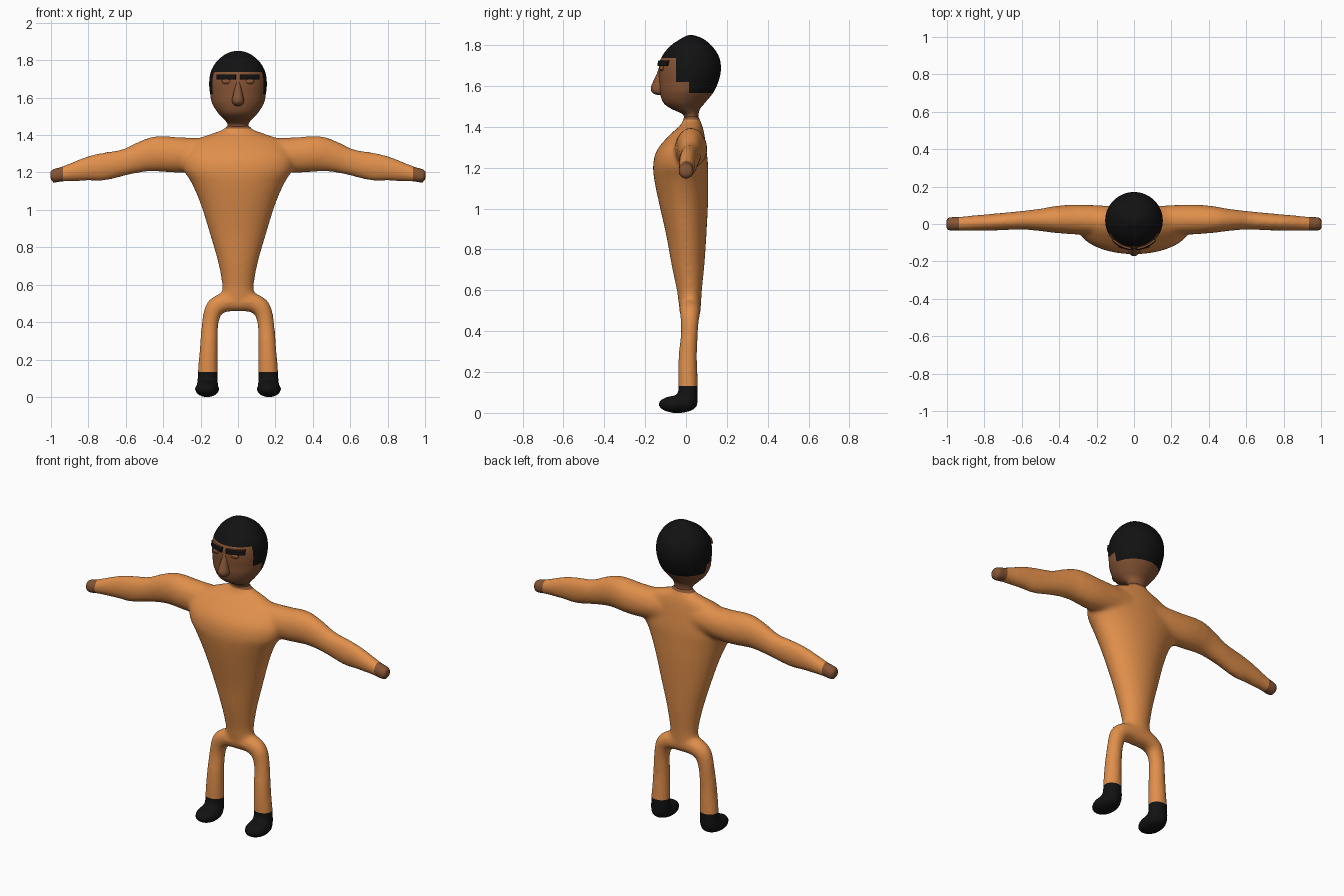
import bpy, bmesh, math
from mathutils import Vector, Matrix

if "Cube" in bpy.data.objects:
    bpy.data.objects.remove(bpy.data.objects["Cube"])


def material(name, rgb):
    m = bpy.data.materials.new(name)
    m.diffuse_color = (*rgb, 1)
    m.use_nodes = True
    m.node_tree.nodes["Principled BSDF"].inputs["Base Color"].default_value = m.diffuse_color
    return m


SUIT = material("orange suit", (0.75, 0.275, 0.07))
SKIN = material("brown skin", (0.24, 0.09, 0.035))
BLACK = material("black", (0.006, 0.006, 0.006))
MATS = [SUIT, SKIN, BLACK]


def smooth_path(pts, sub=6):
    """Spline through rows of numbers."""
    out = []
    for i in range(len(pts) - 1):
        p1, p2 = pts[i], pts[i + 1]
        p0, p3 = pts[max(i - 1, 0)], pts[min(i + 2, len(pts) - 1)]
        for k in range(sub):
            t = k / sub
            out.append([0.5 * (2 * b + (c - a) * t + (2 * a - 5 * b + 4 * c - d) * t * t
                               + (3 * b - a - 3 * c + d) * t ** 3)
                        for a, b, c, d in zip(p0, p1, p2, p3)])
    return out + [list(pts[-1])]


def tube(bm, stations, side=1, seg=48):
    """Elliptical loft through rows of x, y, z, y radius, other radius."""
    rows = smooth_path(stations)
    rings = []
    for i, (x, y, z, ry, rn) in enumerate(rows):
        a, b = rows[max(i - 1, 0)], rows[min(i + 1, len(rows) - 1)]
        t = Vector((b[0] - a[0], 0, b[2] - a[2])).normalized()
        n = t.cross(Vector((0, 1, 0)))
        ring = []
        for k in range(seg):
            w = 2 * math.pi * k / seg
            p = Vector((x, y, z)) + n * rn * math.cos(w) + Vector((0, ry * math.sin(w), 0))
            ring.append(bm.verts.new((p.x * side, p.y, p.z)))
        rings.append(ring)
    for a, b in zip(rings, rings[1:]):
        for k in range(seg):
            bm.faces.new((a[k], a[(k + 1) % seg], b[(k + 1) % seg], b[k]))
    bm.faces.new(rings[0])
    bm.faces.new(rings[-1])


def upright(rows):
    """Rows of z, half width, front y, back y turned into loft stations."""
    return [(0, (f + b) / 2, z, (b - f) / 2, w) for z, w, f, b in rows]


def ball(bm, centre, radii):
    bmesh.ops.create_uvsphere(bm, u_segments=32, v_segments=20, radius=1,
                              matrix=Matrix.Translation(centre) @ Matrix.Diagonal((*radii, 1)))


def cut(bm, axis, value):
    no = Vector((0, 0, 0))
    no[axis] = 1
    bmesh.ops.bisect_plane(bm, geom=bm.verts[:] + bm.edges[:] + bm.faces[:],
                           plane_co=no * value, plane_no=no, dist=1e-5)


def finish(bm, name, mat=None):
    bmesh.ops.recalc_face_normals(bm, faces=bm.faces[:])
    me = bpy.data.meshes.new(name)
    for m in ([mat] if mat else MATS):
        me.materials.append(m)
    for f in bm.faces:
        f.smooth = True
    bm.to_mesh(me)
    bm.free()
    ob = bpy.data.objects.new(name, me)
    bpy.context.collection.objects.link(ob)
    return ob


# Body: torso, arms, legs and feet fused into one smooth skin
bm = bmesh.new()
tube(bm, upright([
    (0.47, 0.06, -0.02, 0.055), (0.53, 0.085, -0.035, 0.073), (0.60, 0.085, -0.045, 0.078),
    (0.72, 0.107, -0.07, 0.09), (0.87, 0.15, -0.097, 0.10), (1.03, 0.20, -0.133, 0.108),
    (1.14, 0.247, -0.155, 0.109), (1.215, 0.29, -0.161, 0.108), (1.29, 0.29, -0.14, 0.10),
    (1.365, 0.24, -0.075, 0.09), (1.405, 0.15, -0.03, 0.08), (1.43, 0.08, -0.015, 0.07),
    (1.46, 0.057, -0.01, 0.06)]))
for s in (-1, 1):
    tube(bm, [  # arm
        (0.10, 0.02, 1.30, 0.075, 0.085), (0.30, 0.024, 1.293, 0.08, 0.094),
        (0.42, 0.024, 1.300, 0.072, 0.096), (0.50, 0.022, 1.287, 0.06, 0.085),
        (0.60, 0.02, 1.256, 0.05, 0.071), (0.72, 0.012, 1.231, 0.046, 0.075),
        (0.80, 0.008, 1.220, 0.043, 0.066), (0.93, 0.002, 1.193, 0.038, 0.042),
        (0.985, 0, 1.181, 0.039, 0.039), (1.004, 0, 1.178, 0.03, 0.03)], s)
    tube(bm, [  # leg
        (0.00, 0.02, 0.508, 0.053, 0.052), (0.07, 0.02, 0.506, 0.053, 0.052),
        (0.125, 0.019, 0.475, 0.048, 0.050), (0.148, 0.017, 0.40, 0.042, 0.045),
        (0.155, 0.010, 0.30, 0.045, 0.047), (0.159, 0.008, 0.20, 0.048, 0.051),
        (0.162, 0.010, 0.12, 0.048, 0.055), (0.163, 0.010, 0.06, 0.046, 0.056)], s)
    ball(bm, (0.165 * s, -0.04, 0.042), (0.067, 0.098, 0.044))
    ball(bm, (0.163 * s, 0.008, 0.07), (0.058, 0.052, 0.055))
body = finish(bm, "body")
bpy.context.view_layer.objects.active = body
body.select_set(True)
rm = body.modifiers.new("fuse", 'REMESH')
rm.mode = 'VOXEL'
rm.voxel_size = 0.011
sm = body.modifiers.new("soften", 'SMOOTH')
sm.factor = 0.5
sm.iterations = 14
for m in ("fuse", "soften"):
    bpy.ops.object.modifier_apply(modifier=m)

# Hands, neck and boots are coloured zones of the body
bm = bmesh.new()
bm.from_mesh(body.data)
for axis, value in ((0, 0.935), (0, -0.935), (2, 0.132), (2, 1.435)):
    cut(bm, axis, value)
for f in bm.faces:
    c = f.calc_center_median()
    f.material_index = 2 if c.z < 0.132 else 1 if abs(c.x) > 0.935 or c.z > 1.435 else 0
    f.smooth = True
bm.to_mesh(body.data)
bm.free()

# Head with painted hair zones and raised brows
bm = bmesh.new()
tube(bm, upright([
    (1.41, 0.06, -0.005, 0.06), (1.45, 0.056, -0.01, 0.06), (1.467, 0.06, -0.025, 0.062),
    (1.49, 0.08, -0.075, 0.07), (1.52, 0.108, -0.112, 0.095), (1.57, 0.138, -0.128, 0.135),
    (1.62, 0.149, -0.131, 0.158), (1.67, 0.154, -0.133, 0.17), (1.72, 0.150, -0.128, 0.168),
    (1.76, 0.136, -0.108, 0.153), (1.80, 0.108, -0.072, 0.123), (1.83, 0.070, -0.027, 0.085),
    (1.845, 0.036, 0.0, 0.05), (1.85, 0.004, 0.02, 0.028)]), seg=64)
for axis, values in ((2, (1.565, 1.62, 1.697, 1.725, 1.737)), (1, (-0.05, 0.015)),
                     (0, (-0.108, -0.012, 0.012, 0.108))):
    for v in values:
        cut(bm, axis, v)
bmesh.ops.recalc_face_normals(bm, faces=bm.faces[:])
brows = []
for f in bm.faces:
    c = f.calc_center_median()
    hair = c.z > 1.737 or (c.y > -0.05 and c.z > 1.62) or (c.y > 0.015 and c.z > 1.565)
    brow = c.y < -0.05 and 0.012 < abs(c.x) < 0.108 and 1.697 < c.z < 1.725
    f.material_index = 2 if hair or brow else 1
    if brow:
        brows.append(f)
new = bmesh.ops.extrude_face_region(bm, geom=brows)["geom"]
for v in [g for g in new if isinstance(g, bmesh.types.BMVert)]:
    v.co += Vector((v.co.x, v.co.y - 0.02, 0)).normalized() * 0.009
leftover = [f for f in brows if f.is_valid]
if leftover:
    bmesh.ops.delete(bm, geom=leftover, context='FACES_ONLY')
head = finish(bm, "head")
bpy.ops.object.select_all(action='DESELECT')
head.select_set(True)
bpy.context.view_layer.objects.active = head
bpy.ops.object.shade_smooth_by_angle(angle=math.radians(50))

# Nose
bm = bmesh.new()
tube(bm, upright([(1.70, 0.008, -0.13, -0.10), (1.66, 0.017, -0.143, -0.10),
                  (1.62, 0.025, -0.162, -0.10), (1.59, 0.032, -0.172, -0.10),
                  (1.568, 0.028, -0.165, -0.10), (1.555, 0.012, -0.14, -0.10)]), seg=24)
finish(bm, "nose", SKIN)

# Eyes: low bumps under the brows
for s, side in ((-1, "right"), (1, "left")):
    bm = bmesh.new()
    ball(bm, (0.06 * s, -0.118, 1.687), (0.027, 0.012, 0.015))
    finish(bm, side + "_eye", SKIN)
